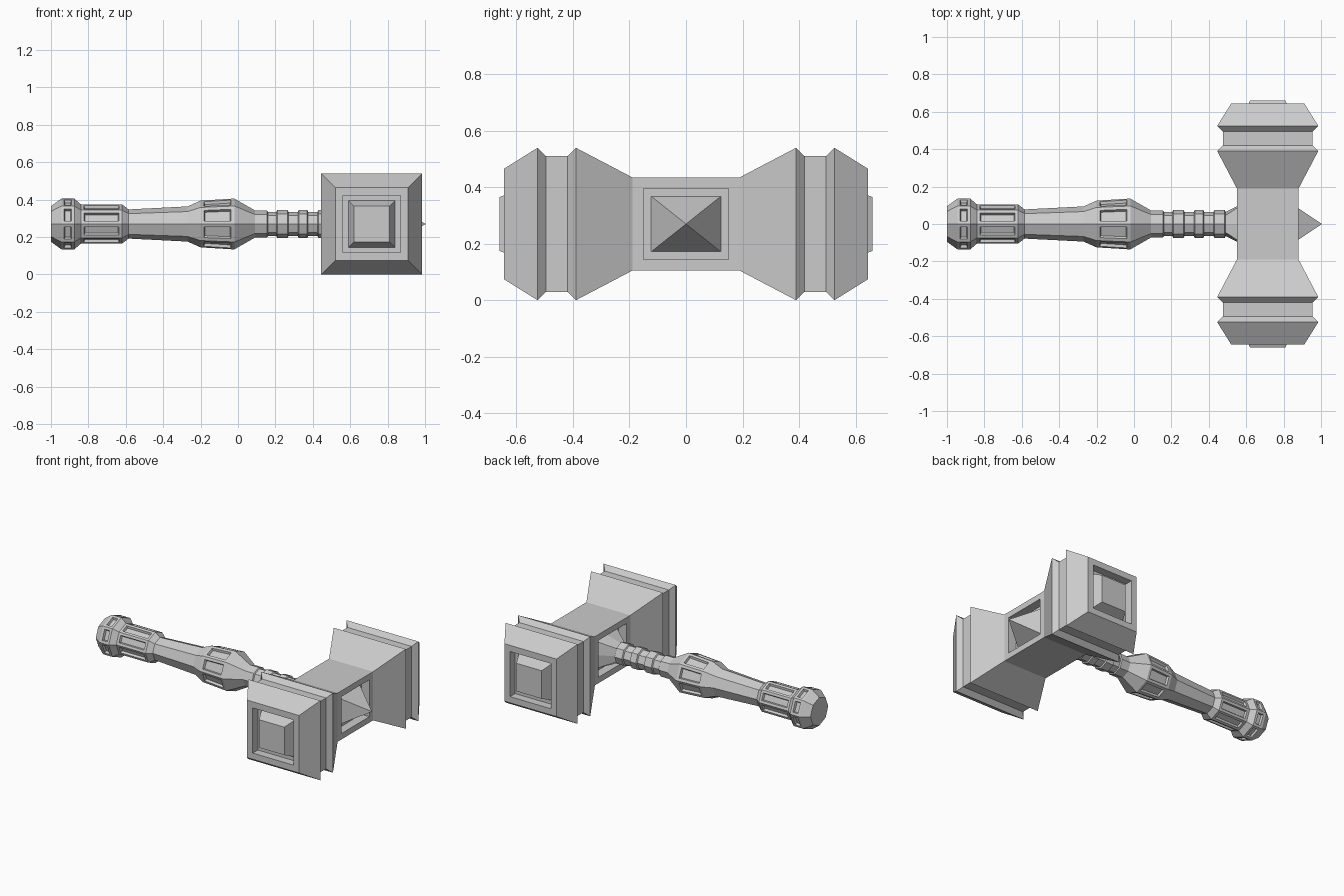
import bpy, bmesh, math
from mathutils import Vector

if "Cube" in bpy.data.objects:
    bpy.data.objects.remove(bpy.data.objects["Cube"])

CZ = 0.27   # height of the handle axis
CX = 0.715  # centre of the head along x


def loft(rings):
    """Skin a list of point rings, capping both ends."""
    bm = bmesh.new()
    rows = [[bm.verts.new(p) for p in ring] for ring in rings]
    n = len(rows[0])
    for a, b in zip(rows, rows[1:]):
        for i in range(n):
            j = (i + 1) % n
            bm.faces.new((a[i], a[j], b[j], b[i]))
    bm.faces.new(rows[0])
    bm.faces.new(rows[-1])
    bmesh.ops.recalc_face_normals(bm, faces=bm.faces)
    bm.normal_update()
    return bm


def inset(bm, faces, thickness, depth=0.0):
    bmesh.ops.inset_individual(bm, faces=faces, thickness=thickness,
                               depth=depth, use_even_offset=True)
    bm.normal_update()


def sink(bm, faces, depth):
    """Extrude each face straight in along its normal."""
    for f in faces:
        d = f.normal.copy() * -depth
        new = bmesh.ops.extrude_discrete_faces(bm, faces=[f])["faces"]
        bmesh.ops.translate(bm, verts=new[0].verts, vec=d)
        yield new[0]
    bm.normal_update()


def finish(bm, name):
    me = bpy.data.meshes.new(name)
    bm.to_mesh(me)
    bm.free()
    ob = bpy.data.objects.new(name, me)
    bpy.context.collection.objects.link(ob)
    return ob


# Head: square sections along y
half = [(0.19, 0.165), (0.39, 0.27), (0.42, 0.24), (0.495, 0.24),
        (0.525, 0.27), (0.645, 0.195)]
sections = [(-y, h) for y, h in reversed(half)] + half
bm = loft([[(CX + sx * h, y, CZ + sz * h)
            for sx, sz in ((1, 1), (-1, 1), (-1, -1), (1, -1))]
           for y, h in sections])

# Striking faces: recess with a raised tapered block
caps = [f for f in bm.faces if abs(f.calc_center_median().y) > 0.64]
sides = [f for f in bm.faces if abs(f.calc_center_median().y) < 0.01
         and abs(f.normal.x) > 0.9]
inset(bm, caps, 0.042)
caps = list(sink(bm, caps, 0.055))
inset(bm, caps, 0.028)
inset(bm, caps, 0.03, 0.07)

# Middle pockets: spike on the far side, handle socket on the other
inset(bm, sides, 0.04)
sides = list(sink(bm, sides, 0.06))
inset(bm, sides, 0.027)
spike = [f for f in sides if f.normal.x > 0]
bmesh.ops.poke(bm, faces=spike, offset=0.185)
finish(bm, "hammer_head")

# Handle: octagonal sections along x
profile = [(-1.0, 0.095), (-0.945, 0.135), (-0.875, 0.135), (-0.84, 0.105),
           (-0.62, 0.105), (-0.585, 0.078), (-0.27, 0.094), (-0.2, 0.125),
           (-0.02, 0.136), (0.09, 0.073), (0.155, 0.073), (0.16, 0.065)]
for x0, x1 in ((0.205, 0.27), (0.32, 0.375), (0.425, 0.49)):
    profile += [(x0, 0.065), (x0 + 0.005, 0.074), (x1 - 0.005, 0.074), (x1, 0.065)]
rings = [[(x, r * math.cos(i * math.pi / 4), CZ + r * math.sin(i * math.pi / 4))
          for i in range(8)] for x, r in profile]
# Flared rectangular foot seated in the head socket
sign = lambda v: 0 if abs(v) < 0.01 else math.copysign(1, v)
rings.append([(0.61, 0.123 * sign(math.cos(i * math.pi / 4)),
               CZ + 0.098 * sign(math.sin(i * math.pi / 4))) for i in range(8)])
bm = loft(rings)

# Sunken panels around pommel, lower grip and upper collar
for x, t in ((-0.91, 0.016), (-0.73, 0.016), (-0.11, 0.018)):
    panel = [f for f in bm.faces if len(f.verts) == 4
             and abs(f.calc_center_median().x - x) < 0.01]
    inset(bm, panel, t)
    inset(bm, panel, 0.005, -0.015)
finish(bm, "handle")
